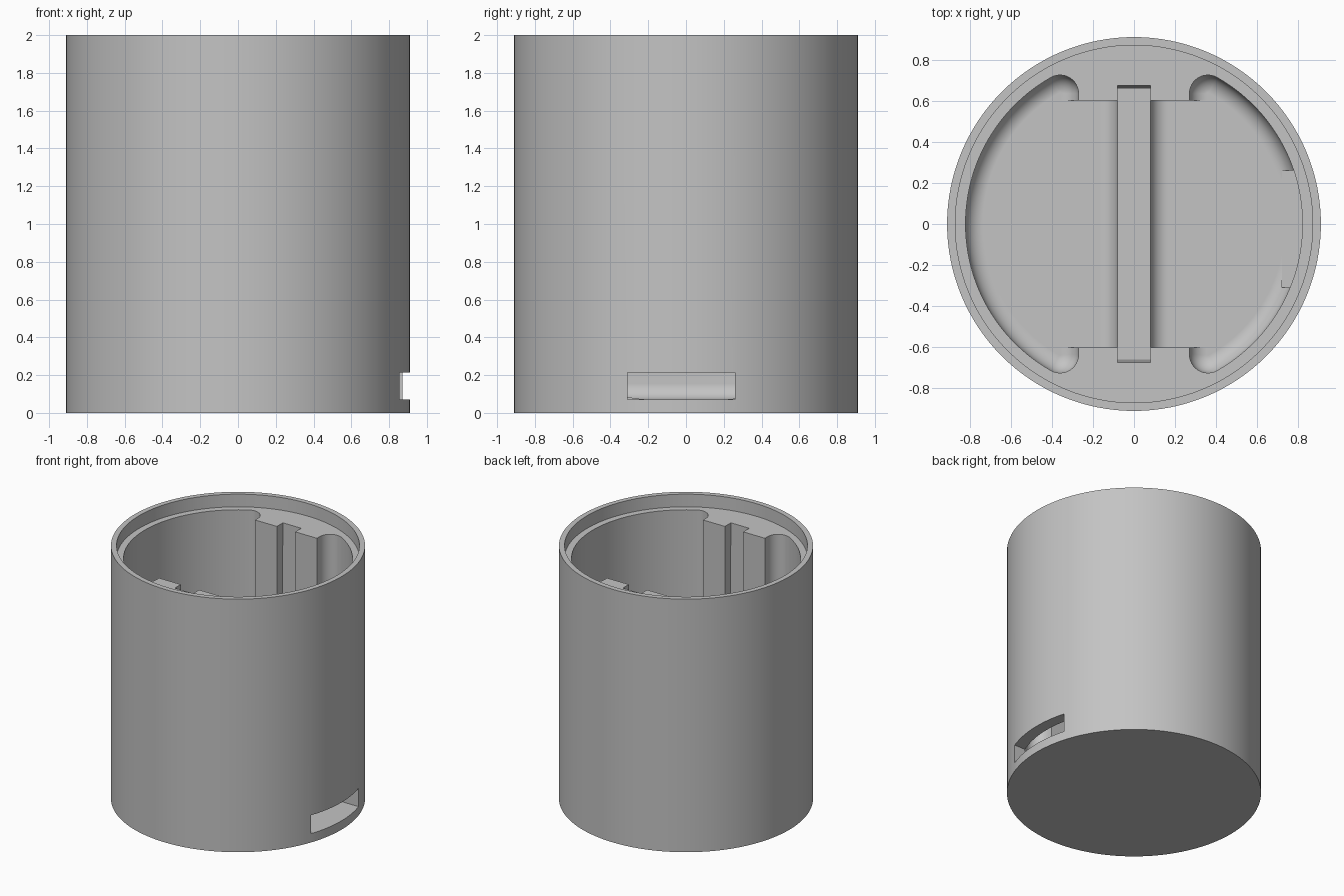
import bpy, bmesh, math
from math import sin, cos, pi, hypot, atan2, sqrt

cube = bpy.data.objects.get("Cube")
if cube:
    bpy.data.objects.remove(cube, do_unlink=True)

FLOOR, LEDGE, TOP = 0.07, 1.9, 2.0
WALL, BLOCK_X, BLOCK_Y = 0.82, 0.27, 0.6
RAIL_X, RAIL_TOP = 0.08, 0.35
FILLET, CORNER = 0.085, 0.09
OVER = TOP + 0.1          # cutters reach past the ledge

grey = bpy.data.materials.new("plain grey")
grey.use_nodes = True
grey.diffuse_color = (0.55, 0.55, 0.55, 1)
grey.node_tree.nodes["Principled BSDF"].inputs["Base Color"].default_value = grey.diffuse_color


def loft(name, loops):
    """Closed solid skinned through rings of equal length."""
    bm = bmesh.new()
    rings = [[bm.verts.new(p) for p in loop] for loop in loops]
    n = len(rings[0])
    for a, b in zip(rings, rings[1:]):
        for i in range(n):
            j = (i + 1) % n
            bm.faces.new((a[i], a[j], b[j], b[i]))
    bm.faces.new(rings[0])
    bm.faces.new(rings[-1])
    bmesh.ops.recalc_face_normals(bm, faces=bm.faces)
    mesh = bpy.data.meshes.new(name)
    bm.to_mesh(mesh)
    bm.free()
    ob = bpy.data.objects.new(name, mesh)
    bpy.context.collection.objects.link(ob)
    return ob


def circle(r, z, n=128):
    return [(r * cos(2 * pi * i / n), r * sin(2 * pi * i / n), z) for i in range(n)]


def rect(x0, x1, y0, y1, z):
    return [(x0, y0, z), (x1, y0, z), (x1, y1, z), (x0, y1, z)]


def arc(cx, cy, r, a0, a1, n):
    return [(cx + r * cos(a0 + (a1 - a0) * i / n),
             cy + r * sin(a0 + (a1 - a0) * i / n)) for i in range(n + 1)]


def pocket(side, inset, z):
    """Half-round pocket outline with rounded corners, shrunk by inset."""
    cx = BLOCK_X + CORNER
    cy = sqrt((WALL - CORNER) ** 2 - cx ** 2)
    phi = atan2(cy, cx)
    r = CORNER - inset
    pts = arc(cx, cy, r, pi, phi, 12)
    pts += arc(0, 0, WALL - inset, phi, -phi, 48)[1:-1]
    pts += arc(cx, -cy, r, -phi, -pi, 12)
    return [(side * x, y, z) for x, y in pts]


def cut(body, cutter):
    mod = body.modifiers.new("cut", 'BOOLEAN')
    mod.operation = 'DIFFERENCE'
    mod.solver = 'EXACT'
    mod.object = cutter
    bpy.context.view_layer.objects.active = body
    bpy.ops.object.modifier_apply(modifier=mod.name)
    bpy.data.objects.remove(cutter, do_unlink=True)


# Outer body and the stepped rim
body = loft("round_housing", [circle(0.91, 0), circle(0.91, TOP)])
cut(body, loft("rim_cutter", [circle(0.87, LEDGE), circle(0.87, OVER)]))

# Two side pockets with a rounded floor edge
for side in (-1, 1):
    steps = [i / 8 * pi / 2 for i in range(9)]
    loops = [pocket(side, FILLET * (1 - sin(a)), FLOOR + FILLET * (1 - cos(a))) for a in steps]
    loops.append(pocket(side, 0, LEDGE + 0.05))
    cut(body, loft("pocket_cutter", loops))

# Middle channel, leaving a rail with rounded feet on the floor
edge = BLOCK_X + FILLET
foot = arc(RAIL_X + FILLET, FLOOR + FILLET, FILLET, -pi / 2, -pi, 8)
half = [(edge, LEDGE + 0.05), (edge, FLOOR)] + foot + [(RAIL_X, RAIL_TOP)]
profile = half + [(-x, z) for x, z in reversed(half)]
cut(body, loft("channel_cutter", [[(x, y, z) for x, z in profile] for y in (-BLOCK_Y, BLOCK_Y)]))

# Slightly tapered upright grooves in both blocks
cut(body, loft("groove_cutter", [rect(-RAIL_X, RAIL_X, -y, y, z)
                                 for y, z in ((0.66, RAIL_TOP), (0.675, LEDGE + 0.02))]))

# Side opening near the floor
cut(body, loft("opening_cutter", [rect(0.72, 1.0, -0.31, 0.26, z) for z in (FLOOR, 0.215)]))

# Finish
body.data.materials.clear()
body.data.materials.append(grey)
for poly in body.data.polygons:
    poly.material_index = 0
bpy.ops.object.select_all(action='DESELECT')
body.select_set(True)
bpy.context.view_layer.objects.active = body
bpy.ops.object.shade_smooth_by_angle(angle=math.radians(30))
normals = body.modifiers.new("even_shading", 'WEIGHTED_NORMAL')
normals.keep_sharp = True
